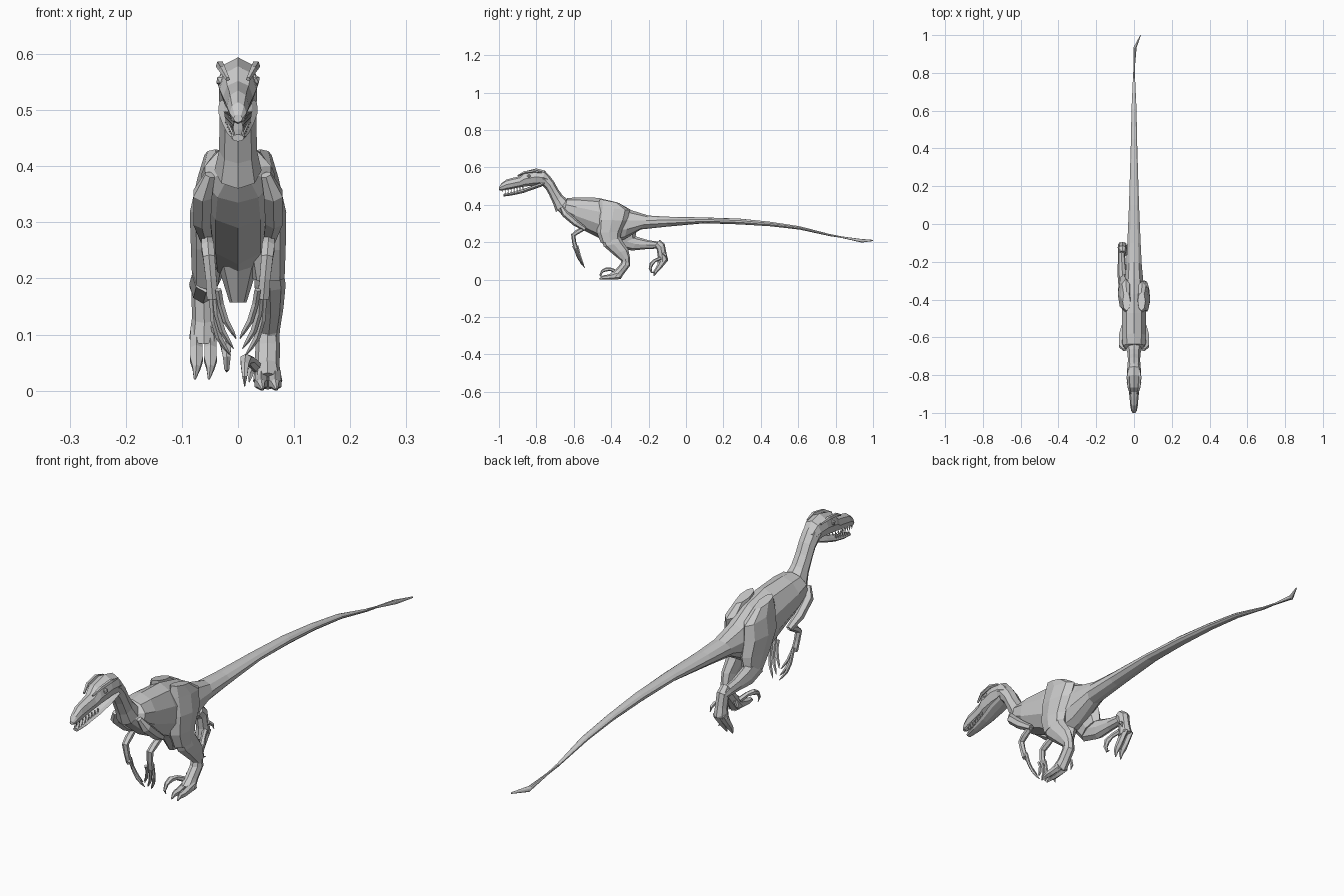
import bpy, bmesh
from math import sin, cos, tau, radians
from mathutils import Vector


def skin(name, rings):
    """Join rings of points into one closed flat-shaded surface."""
    bm = bmesh.new()
    loops = [[bm.verts.new(p) for p in r] for r in rings]
    n = len(loops[0])
    for a, b in zip(loops, loops[1:]):
        for i in range(n):
            j = (i + 1) % n
            bm.faces.new((a[i], a[j], b[j], b[i]))
    bm.faces.new(loops[0])
    bm.faces.new(loops[-1])
    bmesh.ops.recalc_face_normals(bm, faces=bm.faces[:])
    me = bpy.data.meshes.new(name)
    bm.to_mesh(me)
    bm.free()
    ob = bpy.data.objects.new(name, me)
    bpy.context.collection.objects.link(ob)
    return ob


def profile(name, sections, sides=8, move=None):
    """Loft of (y1, z1, y2, z2, x centre, half width): side-view edge pairs."""
    rings = []
    for y1, z1, y2, z2, xc, hw in sections:
        a, b = Vector((0, y1, z1)), Vector((0, y2, z2))
        mid, half = (a + b) / 2, (a - b) / 2
        ring = []
        for i in range(sides):
            t = tau * i / sides
            p = mid + half * cos(t)
            p.x = xc + hw * sin(t)
            ring.append(move(p) if move else p)
        rings.append(ring)
    return skin(name, rings)


def tube(name, pts, sides=6, move=None):
    """Tapered tube through (x, y, z, radius) points."""
    ps = [Vector(p[:3]) for p in pts]
    rings = []
    for k, p in enumerate(ps):
        t = (ps[min(k + 1, len(ps) - 1)] - ps[max(k - 1, 0)]).normalized()
        u = t.cross(Vector((1, 0, 0))).normalized()
        v = t.cross(u)
        ring = [p + (u * cos(tau * i / sides) + v * sin(tau * i / sides)) * pts[k][3]
                for i in range(sides)]
        rings.append([move(q) for q in ring] if move else ring)
    return skin(name, rings)


def flip(s):
    return lambda p: Vector((p.x * s, p.y, p.z))


# Torso and tail, with the flattened, twisted tail tip
profile("torso_and_tail", [
    (-.65, .415, -.685, .37, 0, .035), (-.635, .435, -.655, .335, 0, .062),
    (-.58, .44, -.60, .29, 0, .068), (-.47, .437, -.47, .225, 0, .068),
    (-.37, .413, -.40, .19, 0, .062), (-.29, .37, -.33, .215, 0, .052),
    (-.2, .342, -.24, .268, 0, .043), (-.1, .336, -.1, .283, 0, .037),
    (.1, .332, .1, .301, 0, .028), (.286, .326, .286, .295, 0, .022),
    (.45, .309, .45, .285, 0, .017), (.608, .285, .608, .267, 0, .014),
    (.77, .243, .77, .232, 0, .006), (.83, .231, .83, .223, .001, .004),
    (.93, .218, .94, .198, .006, .008), (1, .212, 1, .206, .035, .002)], 10)
profile("pubis", [(-.45, .22, -.35, .22, 0, .035), (-.41, .157, -.365, .157, 0, .015)])

# Neck
profile("neck", [
    (-.63, .425, -.695, .36, 0, .042), (-.66, .45, -.71, .405, 0, .034),
    (-.685, .485, -.733, .455, 0, .033), (-.705, .522, -.75, .485, 0, .033),
    (-.73, .556, -.775, .507, 0, .034), (-.76, .582, -.80, .51, 0, .034)])

# Skull and lower jaw
profile("skull", [
    (-.728, .55, -.745, .52, 0, .028), (-.755, .583, -.77, .508, 0, .036),
    (-.80, .594, -.81, .503, 0, .037), (-.865, .578, -.865, .497, 0, .033),
    (-.89, .552, -.885, .494, 0, .027), (-.925, .544, -.925, .486, 0, .023),
    (-.96, .535, -.965, .479, 0, .02), (-.988, .514, -.99, .475, 0, .015),
    (-1, .492, -1, .478, 0, .008)])
profile("lower_jaw", [
    (-.755, .525, -.76, .502, 0, .034), (-.81, .506, -.81, .484, 0, .035),
    (-.87, .484, -.87, .463, 0, .027), (-.93, .466, -.93, .45, 0, .019),
    (-.977, .457, -.975, .444, 0, .011)])

for s in (1, -1):
    m = flip(s)
    side = "right" if s > 0 else "left"
    # Brow ridge, eye and teeth
    tube(side + "_brow", [(.018, -.9, .555, .004), (.028, -.865, .573, .007),
                          (.032, -.81, .58, .008), (.028, -.77, .573, .004)], 5, m)
    bpy.ops.mesh.primitive_ico_sphere_add(subdivisions=1, radius=.011,
                                          location=(.029 * s, -.84, .553))
    bpy.context.object.name = side + "_eye"
    for i in range(8):
        y = -.985 + i * .016
        x = .009 + i * .0018
        z = .478 + i * .0019
        tube(side + "_upper_tooth", [(x, y, z + .006, .004), (x, y + .003, z - .011, .0005)], 4, m)
        if i:
            z = .456 + (y + .975) * .25
            tube(side + "_lower_tooth", [(x - .002, y, z - .004, .004),
                                         (x - .002, y + .003, z + .011, .0005)], 4, m)

    # Arm folded along the chest, long hand hanging down
    tube(side + "_upper_arm", [(.05, -.665, .385, .01), (.063, -.645, .35, .019),
                               (.064, -.59, .303, .018), (.056, -.54, .27, .012)], 6, m)
    tube(side + "_forearm", [(.056, -.54, .276, .01), (.054, -.58, .255, .013),
                             (.052, -.603, .238, .012), (.048, -.598, .2, .011),
                             (.045, -.588, .165, .012)], 6, m)
    for k, (dx, dy, dz) in enumerate([(.0, .012, 0), (-.006, 0, .012), (-.012, -.012, .03)]):
        tube(side + "_finger_%d" % (k + 1), [
            (.047 + dx, -.592 + dy, .18, .006), (.043 + dx, -.578 + dy, .125 + dz, .006),
            (.034 + dx, -.568 + dy, .095 + dz, .006), (.022 + dx, -.56 + dy, .075 + dz, .004),
            (.013 + dx * .8, -.553 + dy, .063 + dz, .001)], 5, m)

# Right leg planted on the ground
profile("right_thigh", [
    (-.46, .43, -.36, .41, .04, .02), (-.472, .39, -.30, .37, .043, .029),
    (-.476, .32, -.315, .315, .049, .037), (-.476, .25, -.345, .255, .05, .035),
    (-.455, .195, -.355, .205, .054, .029)])
profile("right_shin", [
    (-.46, .225, -.35, .225, .055, .024), (-.44, .178, -.335, .2, .057, .028),
    (-.39, .135, -.308, .16, .058, .023), (-.347, .1, -.3, .12, .055, .02),
    (-.34, .085, -.30, .085, .053, .02)])

# Left leg lifted behind
profile("left_thigh", [
    (-.46, .43, -.36, .41, -.04, .02), (-.472, .39, -.29, .37, -.043, .029),
    (-.465, .32, -.28, .315, -.049, .037), (-.425, .25, -.265, .262, -.05, .034),
    (-.365, .18, -.27, .225, -.055, .027)])
profile("left_shin", [
    (-.365, .175, -.30, .24, -.057, .025), (-.29, .155, -.25, .225, -.062, .025),
    (-.22, .162, -.2, .21, -.065, .021), (-.165, .165, -.14, .202, -.067, .019),
    (-.145, .165, -.115, .19, -.066, .018)])


def foot(side, move):
    """Metatarsus, two walking toes with claws, raised sickle claw."""
    profile(side + "_metatarsus", [
        (-.345, .105, -.30, .11, .053, .019), (-.35, .085, -.298, .075, .053, .022),
        (-.375, .055, -.33, .033, .052, .022), (-.405, .032, -.35, .002, .053, .026)], 8, move)
    for k, x in enumerate((.041, .066)):
        profile(side + "_toe_%d" % (k + 1), [
            (-.37, .045, -.35, .002, x, .012), (-.405, .03, -.40, 0, x, .012),
            (-.425, .025, -.425, 0, x, .013), (-.445, .022, -.443, .001, x, .008),
            (-.465, .004, -.46, 0, x + .003, .002)], 6, move)
    tube(side + "_sickle_claw", [
        (.035, -.37, .04, .01), (.022, -.40, .054, .009), (.014, -.425, .055, .011),
        (.012, -.447, .045, .008), (.012, -.458, .025, .005), (.012, -.45, .008, .001)], 6, move)
    tube(side + "_rear_toe", [(.03, -.34, .05, .008), (.022, -.34, .03, .006),
                              (.02, -.35, .015, .001)], 5, move)


def lifted(p):
    y, z, a = p.y + .32, p.z - .09, radians(48)
    return Vector((-p.x - .008, -.14 + y * cos(a) - z * sin(a), .185 + y * sin(a) + z * cos(a)))


foot("right", None)
foot("left", lifted)
